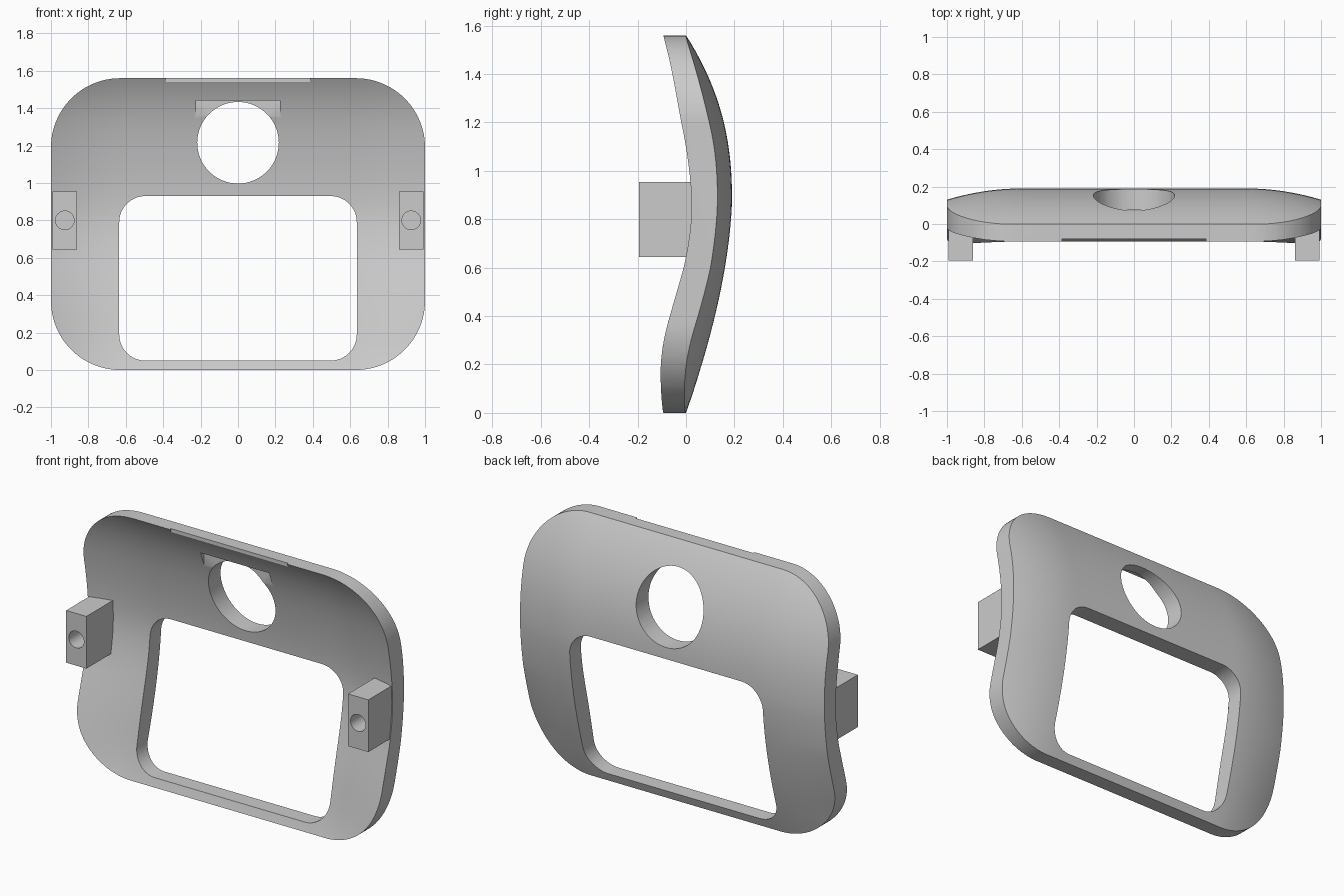
import bpy, bmesh, math
from mathutils import Vector

cube = bpy.data.objects.get("Cube")
if cube:
    bpy.data.objects.remove(cube)

HEIGHT = 1.56
grey = bpy.data.materials.new("light grey")
grey.use_nodes = True
grey.diffuse_color = (0.6, 0.6, 0.6, 1)
grey.node_tree.nodes["Principled BSDF"].inputs["Base Color"].default_value = (0.6, 0.6, 0.6, 1)


def add_object(name, bm):
    bmesh.ops.recalc_face_normals(bm, faces=bm.faces)
    mesh = bpy.data.meshes.new(name)
    bm.to_mesh(mesh)
    bm.free()
    mesh.materials.append(grey)
    obj = bpy.data.objects.new(name, mesh)
    bpy.context.collection.objects.link(obj)
    return obj


def prism(name, outline, y0, y1):
    """Extrude an x-z outline along y."""
    bm = bmesh.new()
    face = bm.faces.new([bm.verts.new((x, y0, z)) for x, z in outline])
    side = bmesh.ops.extrude_face_region(bm, geom=[face])["geom"]
    bmesh.ops.translate(bm, vec=(0, y1 - y0, 0),
                        verts=[v for v in side if isinstance(v, bmesh.types.BMVert)])
    return add_object(name, bm)


def rounded(x0, x1, z0, z1, r, steps=16):
    points = []
    corners = [(x1 - r, z1 - r), (x0 + r, z1 - r), (x0 + r, z0 + r), (x1 - r, z0 + r)]
    for i, (cx, cz) in enumerate(corners):
        for k in range(steps + 1):
            a = math.pi / 2 * (i + k / steps)
            points.append((cx + r * math.cos(a), cz + r * math.sin(a)))
    return points


def circle(cx, cz, r, n=64):
    return [(cx + r * math.cos(2 * math.pi * i / n),
             cz + r * math.sin(2 * math.pi * i / n)) for i in range(n)]


def box(x0, x1, z0, z1):
    return [(x0, z0), (x1, z0), (x1, z1), (x0, z1)]


def boolean(obj, cutter, operation="DIFFERENCE"):
    mod = obj.modifiers.new(cutter.name, "BOOLEAN")
    mod.operation, mod.solver, mod.object = operation, "EXACT", cutter
    bpy.context.view_layer.objects.active = obj
    bpy.ops.object.modifier_apply(modifier=mod.name)
    bpy.data.objects.remove(cutter)


def back_y(x, z):
    """Back surface: bulges over the height and falls away at the sides."""
    peak = 0.88
    if z < peak:
        bulge = 1 - ((peak - z) / peak) ** 1.65
    else:
        bulge = 1 - ((z - peak) / (HEIGHT - peak)) ** 2.3
    side = max(0, abs(x) - 0.6) / 0.4
    low = 1 + 0.35 * min(1, max(0, (0.6 - z) / 0.4))
    return 0.19 * bulge - 0.06 * low * side ** 2


def front_y(x, z):
    u = math.pi * min(1, max(0, z / HEIGHT))
    return back_y(x, z) - 0.092 - 0.013 * math.sin(u) - 0.015 * math.sin(2 * u) ** 2


# Curved plate, oversized before trimming
bm = bmesh.new()
bmesh.ops.create_grid(bm, x_segments=54, y_segments=44, size=1)
for v in bm.verts:
    x, z = v.co.x * 1.05, HEIGHT / 2 + v.co.y * 0.83
    v.co = Vector((x, back_y(x, z), z))
back = list(bm.verts)
copy = bmesh.ops.extrude_face_region(bm, geom=list(bm.faces), use_keep_orig=True)["geom"]
for v in copy:
    if isinstance(v, bmesh.types.BMVert):
        v.co.y = front_y(v.co.x, v.co.z)
plate = add_object("faceplate", bm)

# Outer outline, window and round hole
boolean(plate, prism("outline", rounded(-1, 1, 0, HEIGHT, 0.37, 24), -1, 1), "INTERSECT")
boolean(plate, prism("window", rounded(-0.635, 0.635, 0.05, 0.93, 0.14), -1, 1))
boolean(plate, prism("round_hole", circle(0, 1.215, 0.218), -1, 1))

# Shallow pocket behind the hole and relief along the top edge
boolean(plate, prism("pocket", box(-0.225, 0.225, 1.1, 1.44), -0.5, 0.0))
boolean(plate, prism("top_relief", box(-0.385, 0.385, 1.48, 1.7), -0.5, -0.08))

# Mounting blocks with blind screw holes
blocks = []
for name, s in (("left_mounting_block", 1), ("right_mounting_block", -1)):
    xs = sorted((s * 0.86, s * 0.993))
    block = prism(name, box(xs[0], xs[1], 0.645, 0.955), -0.195, 0.06)
    boolean(block, prism("screw_hole", circle(s * 0.926, 0.8, 0.05, 32), -0.5, -0.03))
    blocks.append(block)

# Smooth shading with crisp edges
bpy.ops.object.select_all(action="DESELECT")
for obj in [plate] + blocks:
    obj.select_set(True)
bpy.context.view_layer.objects.active = plate
bpy.ops.object.shade_smooth_by_angle(angle=math.radians(30))
